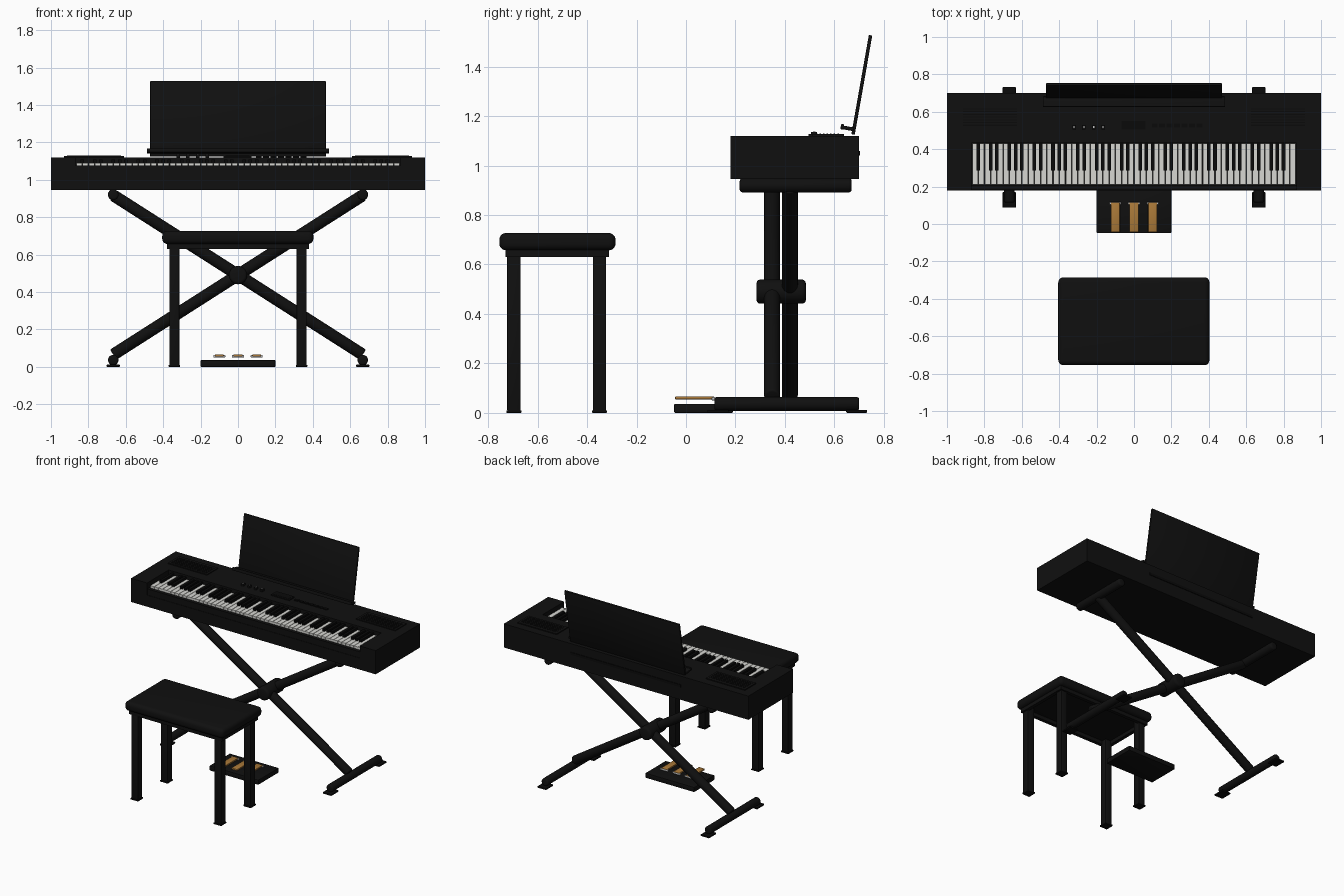
import bpy, bmesh, math
from mathutils import Vector, Matrix

if "Cube" in bpy.data.objects:
    bpy.data.objects.remove(bpy.data.objects["Cube"])


def material(name, rgb):
    m = bpy.data.materials.new(name)
    m.diffuse_color = (*rgb, 1)
    m.use_nodes = True
    m.node_tree.nodes["Principled BSDF"].inputs["Base Color"].default_value = m.diffuse_color
    return m


BLACK = material("satin black", (0.005, 0.005, 0.005))
DARK = material("deep black", (0.003, 0.003, 0.003))
WHITE = material("key white", (0.68, 0.68, 0.65))
GOLD = material("brass", (0.40, 0.19, 0.04))
STEEL = material("light metal", (0.55, 0.55, 0.55))


def finish(bm, name, mat, smooth=False):
    bmesh.ops.recalc_face_normals(bm, faces=bm.faces)
    me = bpy.data.meshes.new(name)
    bm.to_mesh(me)
    bm.free()
    me.materials.append(mat)
    ob = bpy.data.objects.new(name, me)
    bpy.context.collection.objects.link(ob)
    if smooth:
        bpy.ops.object.select_all(action='DESELECT')
        ob.select_set(True)
        bpy.context.view_layer.objects.active = ob
        bpy.ops.object.shade_smooth_by_angle(angle=math.radians(35))
    return ob


def boxes(name, spans, mat, bevel=0, seg=2, tilt=0):
    """Boxes given as (x0, x1, y0, y1, z0, z1), in one object."""
    bm = bmesh.new()
    for x0, x1, y0, y1, z0, z1 in spans:
        c = Vector(((x0 + x1) / 2, (y0 + y1) / 2, (z0 + z1) / 2))
        m = (Matrix.Translation(c) @ Matrix.Rotation(tilt, 4, 'X')
             @ Matrix.Diagonal((x1 - x0, y1 - y0, z1 - z0, 1)))
        bmesh.ops.create_cube(bm, size=1, matrix=m)
    if bevel:
        bmesh.ops.bevel(bm, geom=bm.edges[:], offset=bevel, segments=seg,
                        profile=0.5, affect='EDGES')
    return finish(bm, name, mat, bevel > 0)


def rod(name, a, b, r, mat, bevel=0.008, sides=24):
    """Round bar between two points with softened ends."""
    a, b = Vector(a), Vector(b)
    d = b - a
    m = Matrix.Translation((a + b) / 2) @ d.to_track_quat('Z', 'Y').to_matrix().to_4x4()
    bm = bmesh.new()
    bmesh.ops.create_cone(bm, cap_ends=True, segments=sides, radius1=r, radius2=r,
                          depth=d.length, matrix=m)
    if bevel:
        rims = [e for e in bm.edges if any(len(f.verts) > 4 for f in e.link_faces)]
        bmesh.ops.bevel(bm, geom=rims, offset=bevel, segments=3, profile=0.5, affect='EDGES')
    return finish(bm, name, mat, True)


# --- keyboard case: end blocks, bed, front rail and rear panel
K = 0.87
for s, side in ((-1, "left"), (1, "right")):
    xs = sorted((s * K, s * 1.0))
    boxes(side + "_end_block", [(*xs, 0.18, 0.70, 0.945, 1.12)], BLACK)
boxes("key_bed", [(-K, K, 0.18, 0.44, 0.945, 1.03)], BLACK)
boxes("front_rail", [(-K, K, 0.183, 0.208, 1.02, 1.075)], BLACK)
boxes("rear_case", [(-K, K, 0.432, 0.70, 0.945, 1.12)], BLACK)
boxes("back_socket_strip", [(-0.45, 0.45, 0.695, 0.704, 1.04, 1.058)], DARK)

# --- 88 keys
N = 52
W = 2 * (K - 0.004) / N
X0 = -K + 0.004
boxes("white_keys", [(X0 + i * W + 0.0015, X0 + (i + 1) * W - 0.0015, 0.212, 0.431, 1.03, 1.09)
                     for i in range(N)], WHITE)
boxes("black_keys", [(X0 + (i + 1) * W - 0.0095, X0 + (i + 1) * W + 0.0095, 0.285, 0.431, 1.08, 1.108)
                     for i in range(N - 1) if i % 7 not in (1, 4)], DARK)

# --- control panel: speaker grilles, display, sliders, buttons
for s, side in ((-1, "left"), (1, "right")):
    xs = sorted((s * 0.61, s * 0.93))
    boxes(side + "_speaker_grille", [(*xs, 0.51, 0.64, 1.115, 1.127)], BLACK)
    boxes(side + "_grille_slats", [(xs[0] + 0.015, xs[1] - 0.015, y, y + 0.006, 1.125, 1.129)
                                   for y in (0.525 + 0.0145 * k for k in range(7))], DARK)
boxes("display", [(-0.078, 0.072, 0.495, 0.56, 1.115, 1.127)], BLACK)
boxes("display_glass", [(-0.068, 0.062, 0.505, 0.55, 1.12, 1.1285)], DARK)
SL = (-0.32, -0.268, -0.215, -0.165)
boxes("slider_knobs", [(x - 0.009, x + 0.009, 0.506, 0.53, 1.115, 1.136) for x in SL], BLACK)
boxes("slider_marks", [(x - 0.003, x + 0.003, 0.513, 0.523, 1.13, 1.1375) for x in SL], STEEL)
boxes("panel_buttons", [(0.095 + 0.04 * i, 0.125 + 0.04 * i, 0.517, 0.537, 1.115, 1.126)
                        for i in range(7)], DARK)

# --- music rest
T = -math.radians(10)
boxes("music_rest_panel", [(-0.47, 0.47, 0.704, 0.718, 1.122, 1.53)], BLACK, 0.003, 2, T)
boxes("music_rest_ledge", [(-0.487, 0.487, 0.63, 0.68, 1.143, 1.158)], BLACK, 0.003, 2, T)
boxes("music_rest_lip", [(-0.487, 0.487, 0.626, 0.638, 1.146, 1.168)], BLACK, 0.003, 2, T)

# --- folding cross stand
rod("front_cross_bar", (-0.667, 0.348, 0.917), (0.667, 0.348, 0.065), 0.032, BLACK)
rod("rear_cross_bar", (0.667, 0.42, 0.917), (-0.667, 0.42, 0.065), 0.032, BLACK)
rod("cross_hub", (0, 0.285, 0.49), (0, 0.485, 0.49), 0.049, BLACK, 0.016)
for s, side in ((-1, "left"), (1, "right")):
    x = s * 0.667
    rod(side + "_top_support", (x, 0.217, 0.92), (x, 0.67, 0.92), 0.029, BLACK, 0.012)
    rod(side + "_floor_bar", (x, 0.115, 0.036), (x, 0.70, 0.036), 0.028, BLACK, 0.01)
    boxes(side + "_floor_pads", [(x - 0.035, x + 0.035, y, y + 0.085, 0, 0.012)
                                 for y in (0.087, 0.648)], DARK, 0.003)

# --- pedal unit
boxes("pedal_base", [(-0.20, 0.20, -0.048, 0.19, 0, 0.036)], BLACK, 0.004)
PX = (-0.10, 0, 0.10)
boxes("pedals", [(x - 0.024, x + 0.024, -0.044, 0.115, 0.054, 0.066) for x in PX], GOLD, 0.003)
boxes("pedal_hinges", [(x - 0.032, x + 0.032, 0.104, 0.117, 0.05, 0.063) for x in PX], STEEL, 0.003)

# --- bench: padded seat, apron frame, legs
boxes("bench_seat", [(-0.405, 0.403, -0.755, -0.285, 0.657, 0.727)], BLACK, 0.027, 5)
ax, y0, y1 = 0.38, -0.73, -0.312
boxes("bench_apron", [(-ax, ax, y0, y0 + 0.025, 0.63, 0.665), (-ax, ax, y1 - 0.025, y1, 0.63, 0.665),
                      (-ax, -ax + 0.025, y0 + 0.025, y1 - 0.025, 0.63, 0.665),
                      (ax - 0.025, ax, y0 + 0.025, y1 - 0.025, 0.63, 0.665)], BLACK)
for s, side in ((-1, "left"), (1, "right")):
    for yc, end in ((-0.696, "front"), (-0.35, "back")):
        x = s * 0.34
        boxes(f"{end}_{side}_bench_leg", [(x - 0.027, x + 0.027, yc - 0.027, yc + 0.027, 0.008, 0.66)],
              BLACK, 0.004)
        boxes(f"{end}_{side}_leg_pad", [(x - 0.031, x + 0.031, yc - 0.031, yc + 0.031, 0, 0.01)],
              DARK, 0.002)
